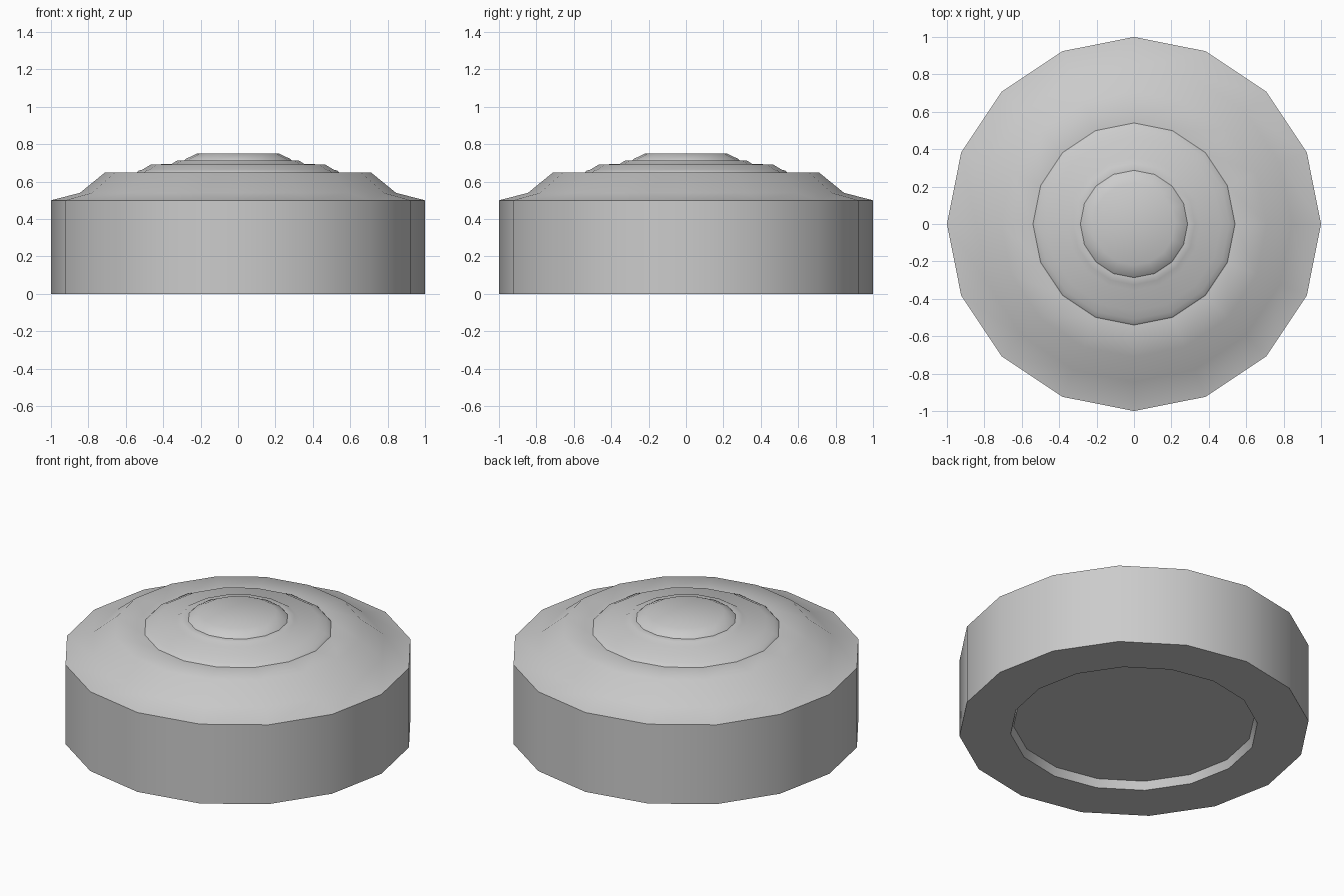
import bpy, bmesh, math

if "Cube" in bpy.data.objects:
    bpy.data.objects.remove(bpy.data.objects["Cube"])

SIDES = 16

# Half profile (radius, height), from the recessed underside up to the button top
PROFILE = [
    (0.69, 0.05), (0.707, 0.0),                   # recess in the underside
    (1.0, 0.0), (1.0, 0.5),                       # drum wall
    (0.845, 0.54), (0.71, 0.65), (0.54, 0.65),    # lower shoulder
    (0.532, 0.658), (0.51, 0.665), (0.465, 0.692), (0.355, 0.694),  # middle tier
    (0.325, 0.713), (0.287, 0.714),               # small tier
    (0.28, 0.721), (0.22, 0.75),                  # top button
]


def lathe(name, profile):
    bm = bmesh.new()
    rings = []
    for r, z in profile:
        rings.append([bm.verts.new((r * math.cos(math.tau * i / SIDES),
                                    r * math.sin(math.tau * i / SIDES), z))
                      for i in range(SIDES)])
    for a, b in zip(rings, rings[1:]):
        for i in range(SIDES):
            j = (i + 1) % SIDES
            bm.faces.new((a[i], a[j], b[j], b[i]))
    bm.faces.new(rings[0])
    bm.faces.new(rings[-1])
    bmesh.ops.recalc_face_normals(bm, faces=bm.faces)
    mesh = bpy.data.meshes.new(name)
    bm.to_mesh(mesh)
    bm.free()
    obj = bpy.data.objects.new(name, mesh)
    bpy.context.collection.objects.link(obj)
    return obj


# Stepped round body
body = lathe("stepped_round_body", PROFILE)
bpy.context.view_layer.objects.active = body
body.select_set(True)
bpy.ops.object.shade_smooth_by_angle(angle=math.radians(42))
